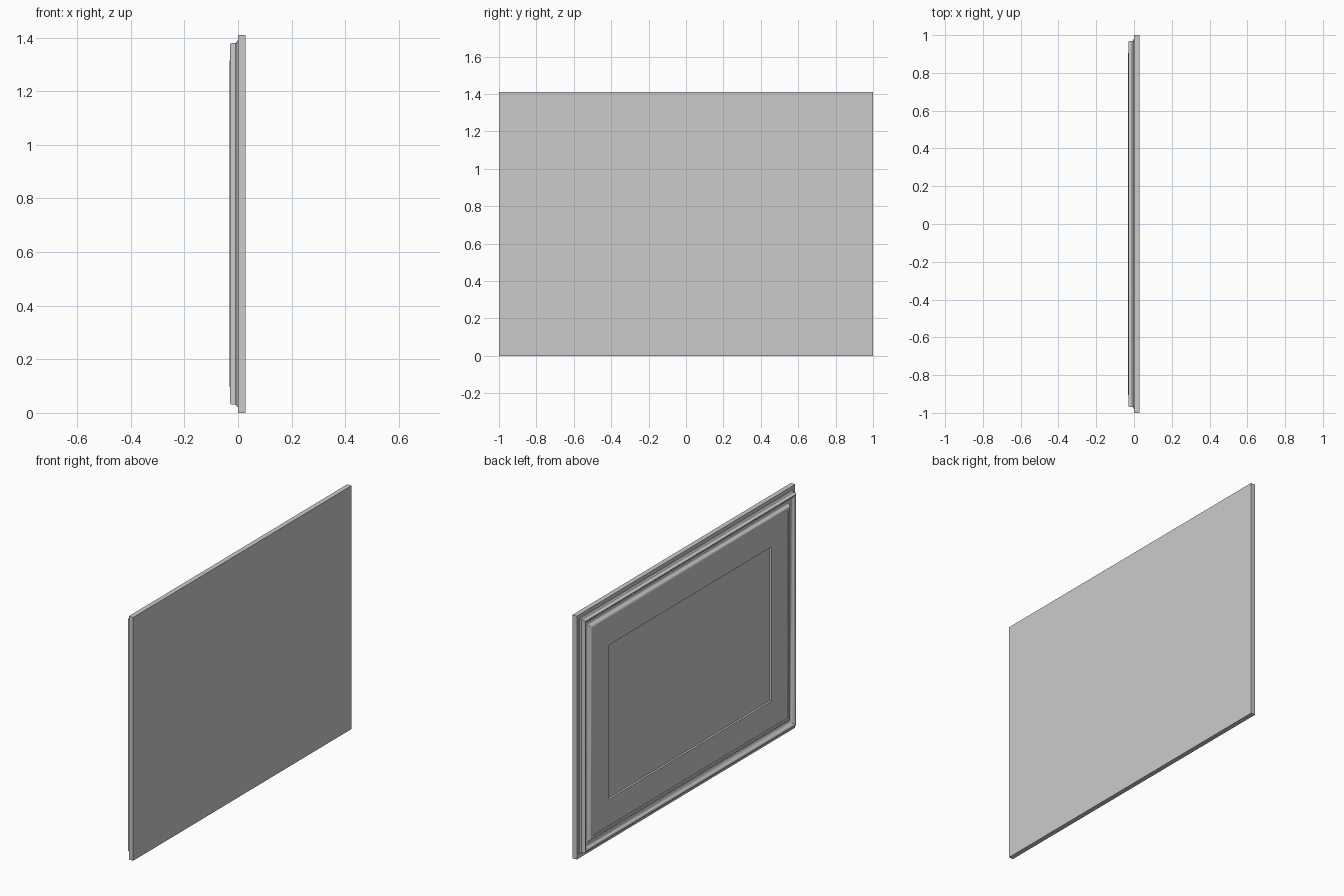
import bpy
import bmesh

if "Cube" in bpy.data.objects:
    bpy.data.objects.remove(bpy.data.objects["Cube"])

W, H = 1.0, 1.41      # half width along y, full height along z


def nested_rings(name, profile, closed=False, caps=False, smooth=True):
    """Sweep (inset, x) points round the rectangle with mitred corners."""
    bm = bmesh.new()
    rings = []
    for a, x in profile:
        corners = [(-W + a, a), (W - a, a), (W - a, H - a), (-W + a, H - a)]
        rings.append([bm.verts.new((x, y, z)) for y, z in corners])
    pairs = list(zip(rings, rings[1:]))
    if closed:
        pairs.append((rings[-1], rings[0]))
    for r, s in pairs:
        for i in range(4):
            j = (i + 1) % 4
            bm.faces.new((r[i], r[j], s[j], s[i]))
    if caps:
        bm.faces.new(rings[0])
        bm.faces.new(rings[-1])
    bmesh.ops.recalc_face_normals(bm, faces=bm.faces)
    mesh = bpy.data.meshes.new(name)
    bm.to_mesh(mesh)
    bm.free()
    ob = bpy.data.objects.new(name, mesh)
    bpy.context.collection.objects.link(ob)
    if smooth:
        bpy.ops.object.select_all(action='DESELECT')
        bpy.context.view_layer.objects.active = ob
        ob.select_set(True)
        bpy.ops.object.shade_smooth_by_angle(angle=0.6)
    return ob


# Flat backing board
nested_rings("backing_board", [(0, 0.028), (0, 0)], caps=True, smooth=False)

# Moulded frame: rounded outer lip, cove, then ogee up to the inner bead
nested_rings("frame_moulding", [
    (0.022, 0.002), (0.022, -0.003), (0.028, -0.006), (0.031, -0.010),
    (0.031, -0.025), (0.033, -0.028), (0.037, -0.030), (0.043, -0.029),
    (0.047, -0.026), (0.051, -0.020), (0.057, -0.014), (0.065, -0.011),
    (0.073, -0.011), (0.078, -0.014), (0.081, -0.020), (0.085, -0.026),
    (0.091, -0.030), (0.098, -0.031), (0.105, -0.030), (0.108, -0.025),
    (0.108, 0.002)], closed=True)

# Centre panel with a shallow sunk field
nested_rings("centre_panel", [
    (0.104, 0.002), (0.104, -0.027), (0.258, -0.027), (0.262, -0.020)],
    caps=True, smooth=False)
